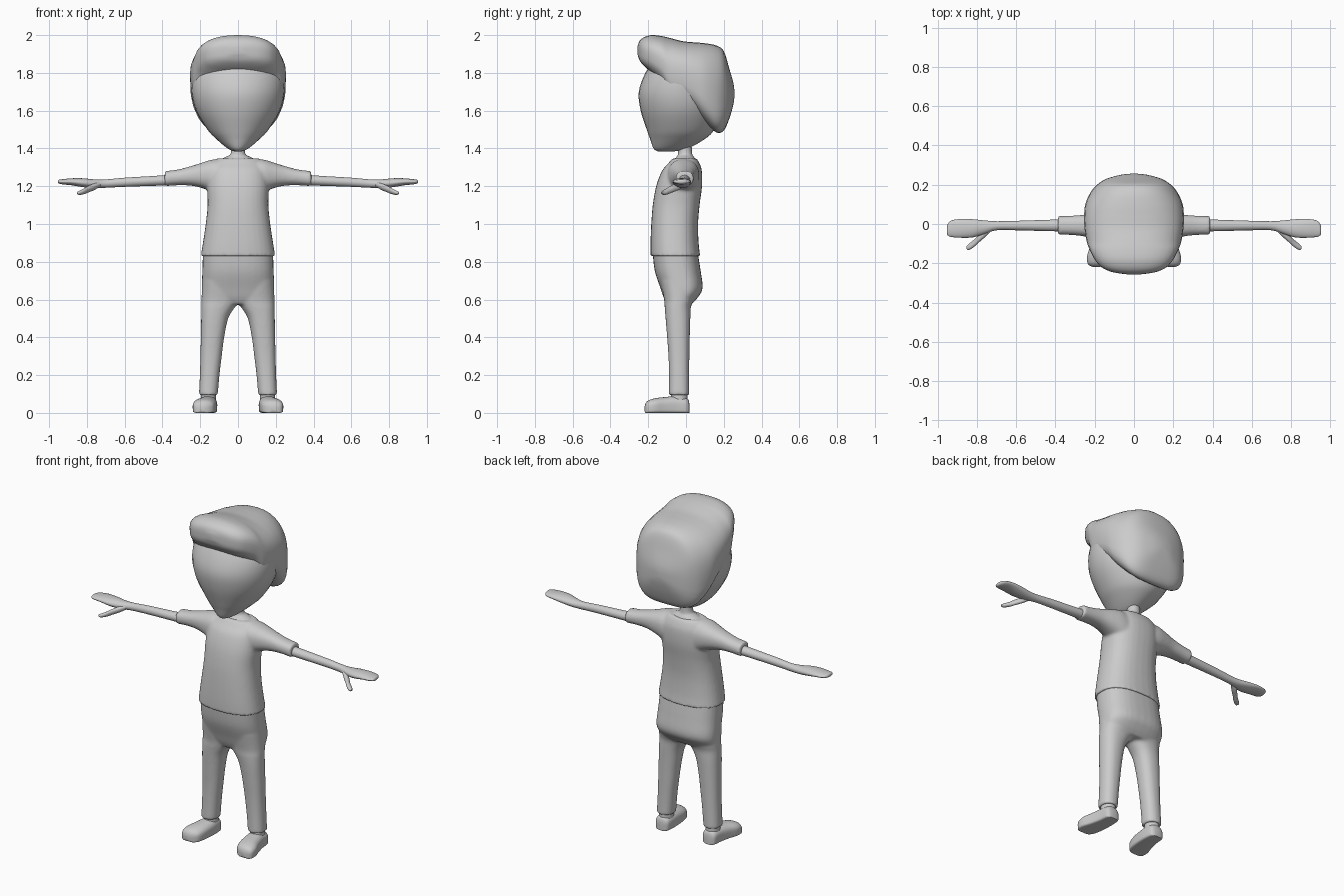
import bpy
import bmesh
import math
from mathutils import Vector

cube = bpy.data.objects.get("Cube")
if cube:
    bpy.data.objects.remove(cube, do_unlink=True)

# One plain clay colour for the whole figure
clay = bpy.data.materials.new("clay_grey")
clay.use_nodes = True
colour = (0.6, 0.6, 0.6, 1.0)
clay.diffuse_color = colour
clay.node_tree.nodes["Principled BSDF"].inputs["Base Color"].default_value = colour

SIDES = 32
STEPS = 4


def spline(rows):
    """Smoothly interpolate between neighbouring cross-section rows."""
    rows = [Vector(r) for r in rows]
    result = []
    for i in range(len(rows) - 1):
        before, start = rows[max(i - 1, 0)], rows[i]
        end, after = rows[i + 1], rows[min(i + 2, len(rows) - 1)]
        for step in range(STEPS):
            t = step / STEPS
            slope_a, slope_b = (end - before) / 2, (after - start) / 2
            ease = t * t * (3 - 2 * t)
            result.append(start.lerp(end, ease)
                          + slope_a * (t * (1 - t) ** 2)
                          - slope_b * (t * t * (1 - t)))
    return result + [rows[-1]]


def place(axis, along, u, v):
    """Map a section point to space; sections lie across the given axis."""
    return {"x": (along, u, v), "y": (u, along, v), "z": (u, v, along)}[axis]


def tube(bm, axis, rows, low=2.0, high=2.0, mirror=False):
    """Loft rows of (position, u min, u max, v min, v max).
    low and high set how square the lower and upper halves are."""
    for side in ((1, -1) if mirror else (1,)):
        rings = []
        for along, u0, u1, v0, v1 in spline(rows):
            ring = []
            for k in range(SIDES):
                angle = math.tau * k / SIDES
                c, s = math.cos(angle), math.sin(angle)
                power = 2 / (high if s > 0 else low)
                u = (u0 + u1) / 2 + (u1 - u0) / 2 * math.copysign(abs(c) ** power, c)
                v = (v0 + v1) / 2 + (v1 - v0) / 2 * math.copysign(abs(s) ** power, s)
                x, y, z = place(axis, along, u, v)
                ring.append(bm.verts.new((x * side, y, z)))
            rings.append(ring)
        for a, b in zip(rings, rings[1:]):
            for k in range(SIDES):
                n = (k + 1) % SIDES
                bm.faces.new((a[k], a[n], b[n], b[k]))
        bm.faces.new(rings[0])
        bm.faces.new(rings[-1])


def wide(rows):
    """Expand (position, half width, v min, v max) to a symmetric section."""
    return [(p, -w, w, v0, v1) for p, w, v0, v1 in rows]


def finish(name, bm, fuse=False):
    """Turn the bmesh into a shaded object; fuse blends overlapping tubes."""
    bmesh.ops.recalc_face_normals(bm, faces=bm.faces)
    mesh = bpy.data.meshes.new(name)
    bm.to_mesh(mesh)
    bm.free()
    mesh.materials.append(clay)
    obj = bpy.data.objects.new(name, mesh)
    bpy.context.collection.objects.link(obj)
    bpy.ops.object.select_all(action="DESELECT")
    obj.select_set(True)
    bpy.context.view_layer.objects.active = obj
    bpy.ops.object.shade_smooth_by_angle(angle=math.radians(50))
    if fuse:
        remesh = obj.modifiers.new("fuse", "REMESH")
        remesh.mode = "VOXEL"
        remesh.voxel_size = 0.008
        remesh.use_smooth_shade = True
        relax = obj.modifiers.new("relax", "SMOOTH")
        relax.factor = 0.5
        relax.iterations = 6
    return obj


# Head: egg shape tapering to a forward chin
bm = bmesh.new()
tube(bm, "z", wide([
    (1.385, .02, -.15, -.06), (1.4, .055, -.172, .01), (1.45, .115, -.19, .1),
    (1.5, .162, -.208, .15), (1.6, .222, -.24, .19), (1.7, .246, -.25, .2),
    (1.8, .24, -.215, .19), (1.88, .19, -.16, .15), (1.93, .08, -.08, .07)]))
finish("head", bm)

# Hair: front quiff sweeping back over the crown and down to the nape
bm = bmesh.new()
tube(bm, "y", wide([
    (-.257, .03, 1.9, 1.94), (-.245, .11, 1.865, 1.97), (-.22, .165, 1.835, 1.99),
    (-.18, .2, 1.8, 2.0), (-.13, .226, 1.75, 1.995), (-.085, .242, 1.665, 1.985),
    (-.02, .252, 1.645, 1.968), (.04, .254, 1.605, 1.962), (.1, .248, 1.54, 1.957),
    (.16, .222, 1.485, 1.945), (.2, .188, 1.495, 1.915), (.23, .14, 1.56, 1.82),
    (.25, .07, 1.63, 1.75), (.256, .02, 1.67, 1.71)]), low=3.6, high=2.3)
finish("hair", bm)

# Neck flaring into the bare collar area
bm = bmesh.new()
tube(bm, "z", wide([
    (1.3, .12, -.085, .065), (1.335, .105, -.07, .055), (1.355, .065, -.05, .042),
    (1.375, .038, -.042, .032), (1.44, .036, -.04, .03)]))
finish("neck", bm)

# Shirt: torso and short sleeves blended together
bm = bmesh.new()
tube(bm, "z", wide([
    (.83, .197, -.188, .075), (.9, .186, -.188, .067), (1.0, .171, -.184, .064),
    (1.1, .161, -.176, .072), (1.2, .163, -.158, .085), (1.28, .155, -.128, .084),
    (1.32, .135, -.095, .072), (1.347, .112, -.072, .056)]), low=2.4, high=2.4)
tube(bm, "x", [
    (.06, -.1, .07, 1.12, 1.34), (.13, -.098, .07, 1.165, 1.342),
    (.19, -.08, .06, 1.19, 1.325), (.25, -.064, .048, 1.203, 1.306),
    (.32, -.056, .042, 1.205, 1.288), (.388, -.055, .04, 1.2, 1.28)],
    low=2.3, high=2.3, mirror=True)
finish("shirt", bm, fuse=True)

# Trousers: hips, seat and two legs blended together
bm = bmesh.new()
tube(bm, "z", wide([
    (.575, .17, -.1, .03), (.61, .188, -.118, .062), (.66, .192, -.135, .088),
    (.75, .189, -.165, .078), (.85, .186, -.177, .062)]), low=2.5, high=2.5)
tube(bm, "z", [
    (.095, .107, .207, -.09, .017), (.2, .098, .202, -.09, .017),
    (.3, .086, .199, -.093, .018), (.4, .073, .197, -.1, .02),
    (.5, .052, .195, -.108, .023), (.56, .016, .194, -.113, .026),
    (.6, -.015, .193, -.116, .04), (.7, -.02, .19, -.135, .06)],
    low=2.3, high=2.3, mirror=True)
finish("trousers", bm, fuse=True)

# Arms with flat mitten hands, plus thumbs
bm = bmesh.new()
tube(bm, "x", [
    (.34, -.038, .024, 1.205, 1.262), (.45, -.036, .021, 1.202, 1.254),
    (.6, -.032, .016, 1.197, 1.245), (.7, -.032, .014, 1.192, 1.236),
    (.76, -.05, .018, 1.19, 1.236), (.82, -.068, .024, 1.195, 1.242),
    (.88, -.07, .026, 1.205, 1.242), (.93, -.066, .018, 1.21, 1.237),
    (.948, -.058, .0, 1.214, 1.234), (.953, -.045, -.02, 1.22, 1.228)],
    mirror=True)
tube(bm, "x", [
    (.725, -.035, -.01, 1.2, 1.225), (.76, -.068, -.025, 1.18, 1.215),
    (.79, -.094, -.055, 1.168, 1.203), (.815, -.117, -.08, 1.158, 1.188),
    (.84, -.132, -.1, 1.154, 1.176), (.852, -.128, -.113, 1.16, 1.17)],
    mirror=True)
finish("arms", bm)

# Shoes: flat soles, toes turned slightly outward, with ankle collars
bm = bmesh.new()
tube(bm, "y", [
    (.018, .14, .18, .0, .05), (.005, .117, .2, .0, .078),
    (-.05, .11, .208, .0, .088), (-.11, .112, .222, .0, .084),
    (-.16, .118, .238, .0, .078), (-.195, .13, .238, .0, .068),
    (-.212, .152, .226, .0, .054), (-.219, .175, .205, .008, .035)],
    low=7.0, high=2.3, mirror=True)
tube(bm, "z", [
    (.04, .115, .2, -.085, .008), (.08, .117, .197, -.08, .008),
    (.13, .12, .195, -.075, .005)], mirror=True)
finish("shoes", bm)
